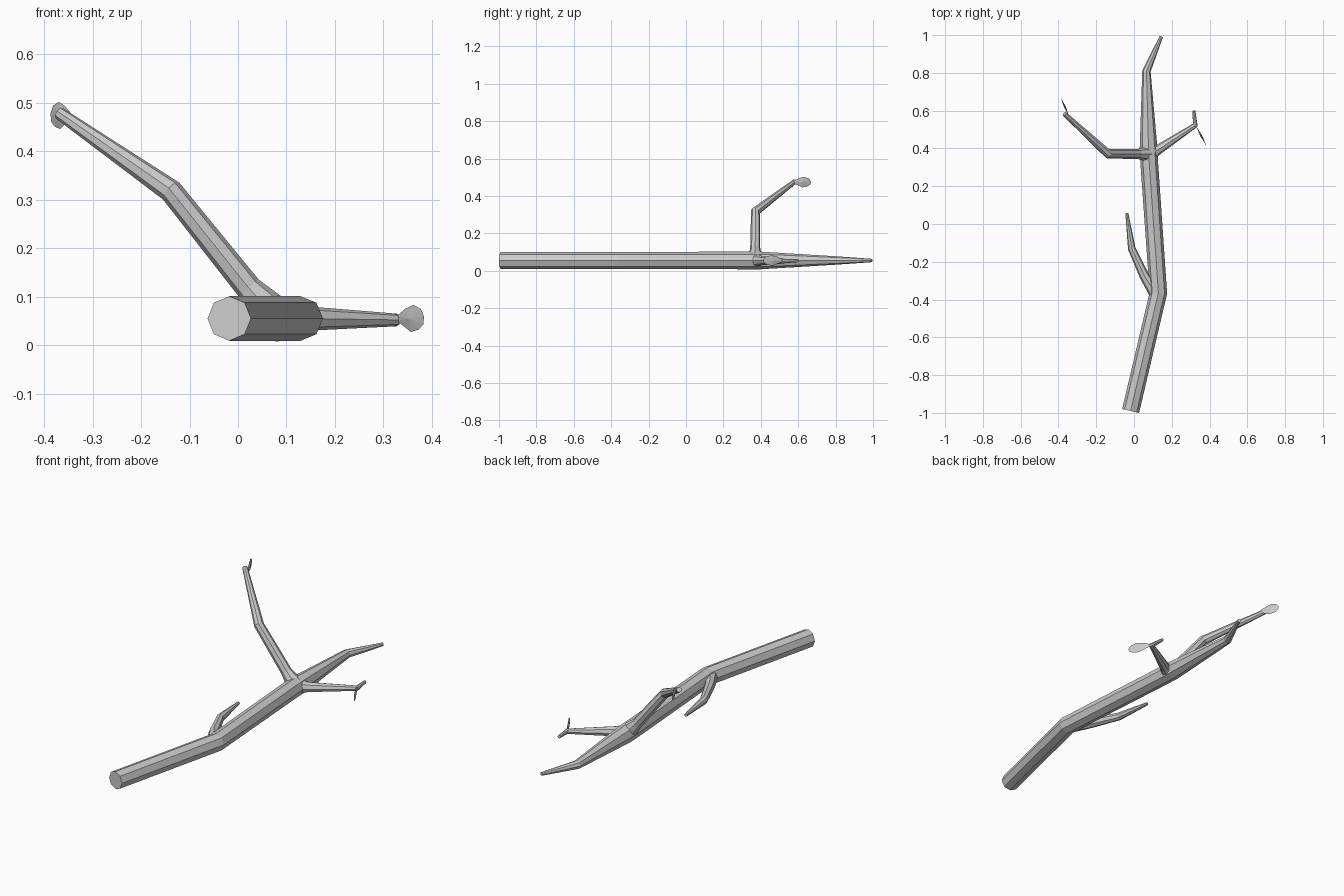
import bpy, bmesh, math
from mathutils import Vector

if "Cube" in bpy.data.objects:
    bpy.data.objects.remove(bpy.data.objects["Cube"])


def tube(name, path, sides=8):
    """Mitred faceted tube; path holds (x, y, z, radius)."""
    pts = [Vector(p[:3]) for p in path]
    dirs = [(b - a).normalized() for a, b in zip(pts, pts[1:])]
    up = Vector((0, 0, 1))
    up = (up - dirs[0] * up.dot(dirs[0])).normalized()
    side = dirs[0].cross(up)
    angles = [2 * math.pi * i / sides for i in range(sides)]
    offs = [up * math.cos(a) + side * math.sin(a) for a in angles]
    bm = bmesh.new()
    rings = []
    for i, p in enumerate(pts):
        d0 = dirs[max(i - 1, 0)]
        d1 = dirs[min(i, len(dirs) - 1)]
        t = (d0 + d1).normalized()
        mitre = [o - d0 * (o.dot(t) / d0.dot(t)) for o in offs]
        rings.append([bm.verts.new(p + m * path[i][3]) for m in mitre])
        offs = [m - d1 * m.dot(d1) for m in mitre]
    for a, b in zip(rings, rings[1:]):
        for i in range(sides):
            j = (i + 1) % sides
            bm.faces.new((a[i], a[j], b[j], b[i]))
    bm.faces.new(rings[0])
    bm.faces.new(rings[-1])
    finish(name, bm)


def leaf(name, base, tip, thick=0.005):
    """Thin upright leaf, narrow at the base and rounded at the tip."""
    base, tip = Vector(base), Vector(tip)
    along = tip - base
    up = Vector((0, 0, 1))
    out = along.cross(up).normalized()
    outline = [(0, 0.005), (0.3, 0.02), (0.6, 0.028), (0.88, 0.02), (1, 0.004),
               (0.97, -0.012), (0.8, -0.023), (0.52, -0.028), (0.2, -0.014), (0, -0.005)]
    bm = bmesh.new()
    rim = [bm.verts.new(base + along * u + up * w) for u, w in outline]
    for s in (1, -1):
        mid = bm.verts.new(base + along * 0.5 + out * thick * s)
        for a, b in zip(rim, rim[1:] + rim[:1]):
            bm.faces.new((a, b, mid))
    finish(name, bm)


def finish(name, bm):
    bmesh.ops.recalc_face_normals(bm, faces=bm.faces)
    me = bpy.data.meshes.new(name)
    bm.to_mesh(me)
    bm.free()
    bpy.context.collection.objects.link(bpy.data.objects.new(name, me))


Z = 0.055
# main stem, bent twice and tapering to the tip
tube("main_stem", [(-0.018, -0.99, Z, 0.046), (0.129, -0.365, Z, 0.046),
                   (0.081, 0.32, Z, 0.047), (0.077, 0.40, Z, 0.047),
                   (0.066, 0.81, Z, 0.022), (0.145, 0.993, Z, 0.009)])

# raised branch on the left, with a swollen base
tube("raised_branch", [(0.075, 0.37, 0.06, 0.042), (0.022, 0.37, 0.118, 0.027),
                       (-0.138, 0.372, 0.318, 0.024), (-0.368, 0.583, 0.478, 0.013)])

# flat branch on the right and its short end twig
tube("right_branch", [(0.08, 0.37, Z, 0.042), (0.13, 0.395, Z, 0.026),
                      (0.328, 0.525, 0.052, 0.013)])
tube("end_twig", [(0.325, 0.515, 0.052, 0.012), (0.317, 0.60, 0.054, 0.008)])

# low side branch near the first bend
tube("side_branch", [(0.115, -0.37, Z, 0.034), (0.055, -0.275, Z, 0.026),
                     (-0.012, -0.13, Z, 0.02), (-0.038, 0.057, Z, 0.008)])

# leaves at the branch ends
leaf("left_leaf", (-0.345, 0.573, 0.474), (-0.387, 0.668, 0.474))
leaf("right_leaf", (0.328, 0.52, 0.055), (0.384, 0.413, 0.055))
